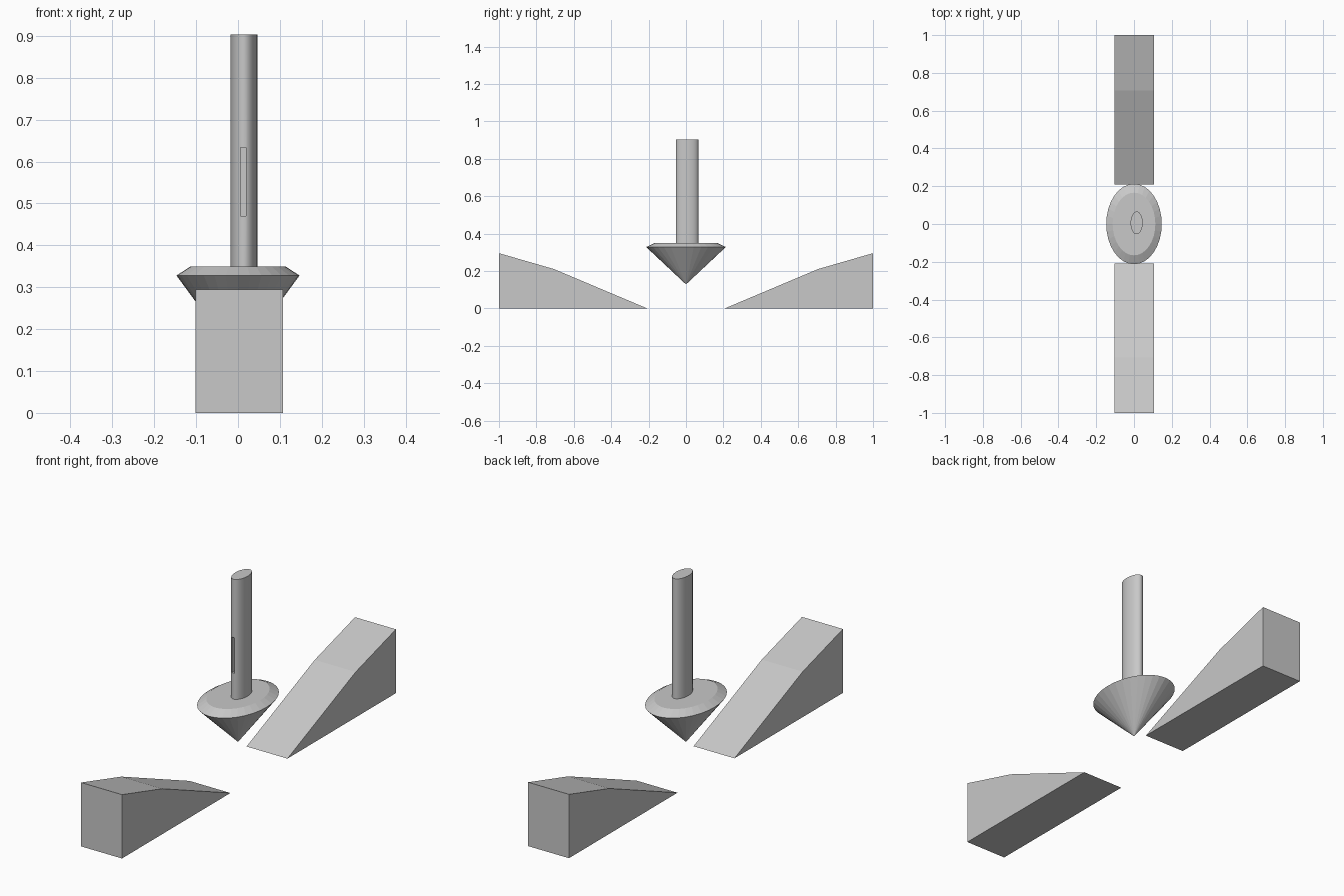
import bpy
import math

if "Cube" in bpy.data.objects:
    bpy.data.objects.remove(bpy.data.objects["Cube"])

grey = bpy.data.materials.new("mid_grey")
grey.diffuse_color = (0.58, 0.58, 0.58, 1)
grey.use_nodes = True
grey.node_tree.nodes["Principled BSDF"].inputs["Base Color"].default_value = grey.diffuse_color


def make(name, verts, faces):
    mesh = bpy.data.meshes.new(name)
    mesh.from_pydata(verts, [], faces)
    mesh.materials.append(grey)
    obj = bpy.data.objects.new(name, mesh)
    bpy.context.collection.objects.link(obj)
    return obj


def elliptic_loft(name, rings, cx=0, cy=0, tip=None, n=32):
    """Stack elliptical rings (rx, ry, z) from bottom to top; optional pointed base."""
    verts = [(cx + rx * math.cos(2 * math.pi * i / n),
              cy + ry * math.sin(2 * math.pi * i / n), z)
             for rx, ry, z in rings for i in range(n)]
    faces = [(r * n + i, r * n + (i + 1) % n, (r + 1) * n + (i + 1) % n, (r + 1) * n + i)
             for r in range(len(rings) - 1) for i in range(n)]
    faces.append(tuple((len(rings) - 1) * n + i for i in range(n)))
    if tip is None:
        faces.append(tuple(reversed(range(n))))
    else:
        verts.append((cx, cy, tip))
        faces += [((i + 1) % n, i, len(verts) - 1) for i in range(n)]
    return make(name, verts, faces)


def ramp(name, side):
    """Wedge with a bent slope, extruded across x; side is +1 (back) or -1 (front)."""
    profile = [(0.208, 0), (1, 0), (1, 0.295), (0.706, 0.21)]
    verts = [(x, side * y, z) for x in (-0.102, 0.107) for y, z in profile]
    faces = [(3, 2, 1, 0), (4, 5, 6, 7)]
    faces += [(i, (i + 1) % 4, 4 + (i + 1) % 4, 4 + i) for i in range(4)]
    if side < 0:
        faces = [f[::-1] for f in faces]
    return make(name, verts, faces)


# Two mirrored ramps
ramp("back_ramp", 1)
ramp("front_ramp", -1)

# Pointed head with a bevelled rim
elliptic_loft("cone_head", [(0.147, 0.213, 0.328), (0.113, 0.166, 0.35)], tip=0.128)

# Oval stem
stem = elliptic_loft("stem", [(0.032, 0.06, 0.345), (0.032, 0.06, 0.904)], cx=0.014, cy=0.006)
stem.data.shade_smooth()
bpy.context.view_layer.objects.active = stem
stem.select_set(True)
bpy.ops.object.shade_smooth_by_angle(angle=math.radians(35))

# Slot cut in the front of the stem
bpy.ops.mesh.primitive_cube_add(size=1, location=(0.0125, -0.055, 0.552))
cutter = bpy.context.object
cutter.name = "slot_cutter"
cutter.scale = (0.014, 0.06, 0.164)
cutter.data.materials.append(grey)
cutter.hide_render = True
cutter.display_type = 'WIRE'
cut = stem.modifiers.new("slot", 'BOOLEAN')
cut.operation = 'DIFFERENCE'
cut.solver = 'EXACT'
cut.object = cutter
# Keep the boolean ahead of any smoothing modifier
stem.modifiers.move(len(stem.modifiers) - 1, 0)
